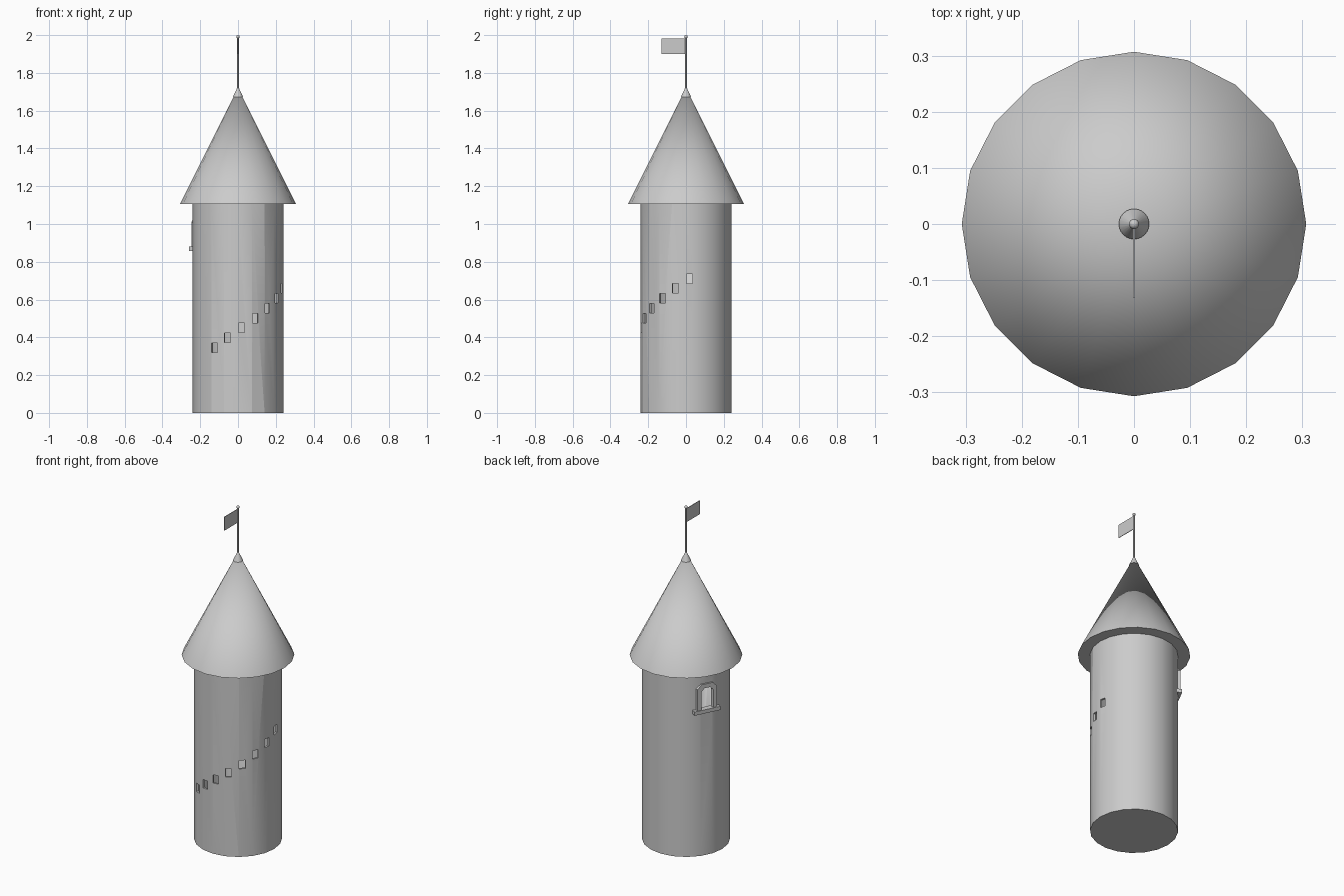
import bpy, bmesh
from math import radians, sin, cos
from mathutils import Matrix, Vector

if "Cube" in bpy.data.objects:
    bpy.data.objects.remove(bpy.data.objects["Cube"])


def finish(name, bm, matrix=None, smooth=True):
    bmesh.ops.recalc_face_normals(bm, faces=bm.faces[:])
    me = bpy.data.meshes.new(name)
    bm.to_mesh(me)
    bm.free()
    ob = bpy.data.objects.new(name, me)
    bpy.context.collection.objects.link(ob)
    if matrix:
        me.transform(matrix)
    if smooth:
        bpy.ops.object.select_all(action='DESELECT')
        ob.select_set(True)
        bpy.context.view_layer.objects.active = ob
        bpy.ops.object.shade_smooth_by_angle(angle=radians(35))
    return ob


def cone(name, r1, r2, z0, z1, sides=20):
    bm = bmesh.new()
    bmesh.ops.create_cone(bm, cap_ends=True, segments=sides, radius1=r1, radius2=r2,
                          depth=z1 - z0, matrix=Matrix.Translation((0, 0, (z0 + z1) / 2)))
    return finish(name, bm)


def box(name, lo, hi, matrix=None):
    bm = bmesh.new()
    bmesh.ops.create_cube(bm, size=1)
    for v in bm.verts:
        v.co = Vector([(a + b) / 2 + c * (b - a) for a, b, c in zip(lo, hi, v.co)])
    return finish(name, bm, matrix, smooth=False)


def cut(target, tool):
    m = target.modifiers.new("cut_" + tool.name, 'BOOLEAN')
    m.operation = 'DIFFERENCE'
    m.solver = 'EXACT'
    m.object = tool
    bpy.ops.object.select_all(action='DESELECT')
    target.select_set(True)
    bpy.context.view_layer.objects.active = target
    bpy.ops.object.modifier_apply(modifier=m.name)
    bpy.data.objects.remove(tool)


def facing(deg):
    # local -y points outward; deg is measured from the front towards +x
    return Matrix.Rotation(radians(deg), 4, 'Z')


def arch(w, z0, z1, chamfer):
    return [(-w, z0), (w, z0), (w, z1 - chamfer), (w - chamfer, z1),
            (chamfer - w, z1), (-w, z1 - chamfer)]


def arch_prism(bm, outline, y0, y1):
    f = bm.faces.new([bm.verts.new((x, y0, z)) for x, z in outline])
    r = bmesh.ops.extrude_face_region(bm, geom=[f])
    for v in r["geom"]:
        if isinstance(v, bmesh.types.BMVert):
            v.co.y = y1


# hollow tower wall
tower = cone("tower_wall", 0.24, 0.24, 0, 1.106)
cut(tower, cone("hollow", 0.228, 0.228, 0.012, 1.2))

# spiral row of slit openings
for i in range(8):
    z = 0.345 + 0.0523 * i
    cut(tower, box("slit", (-0.017, -0.27, z - 0.025), (0.017, -0.2, z + 0.025),
                   facing(-31.5 + 18 * i)))

# large window opening, frame and sill
turn = facing(-117)
inner = arch(0.037, 0.878, 1.008, 0.02)
outer = arch(0.06, 0.87, 1.032, 0.025)
bm = bmesh.new()
arch_prism(bm, inner, -0.3, -0.18)
cut(tower, finish("window_hole", bm, turn, False))
bm = bmesh.new()
arch_prism(bm, outer, -0.247, -0.222)
frame = finish("window_frame", bm, turn, False)
bm = bmesh.new()
arch_prism(bm, inner, -0.3, -0.18)
cut(frame, finish("frame_hole", bm, turn, False))
box("window_sill", (-0.08, -0.251, 0.858), (0.08, -0.215, 0.88), turn)

# roof and its cap
cone("roof", 0.307, 0.0, 1.105, 1.72)
cone("roof_cap", 0.027, 0.004, 1.672, 1.722, 24)

# flagpole with ball and flag
cone("flagpole", 0.005, 0.005, 1.7, 1.99, 12)
bm = bmesh.new()
bmesh.ops.create_uvsphere(bm, u_segments=16, v_segments=10, radius=0.009,
                          matrix=Matrix.Translation((0, 0, 1.991)))
finish("pole_ball", bm)
box("flag", (-0.0015, -0.131, 1.9), (0.0015, 0, 1.982))
